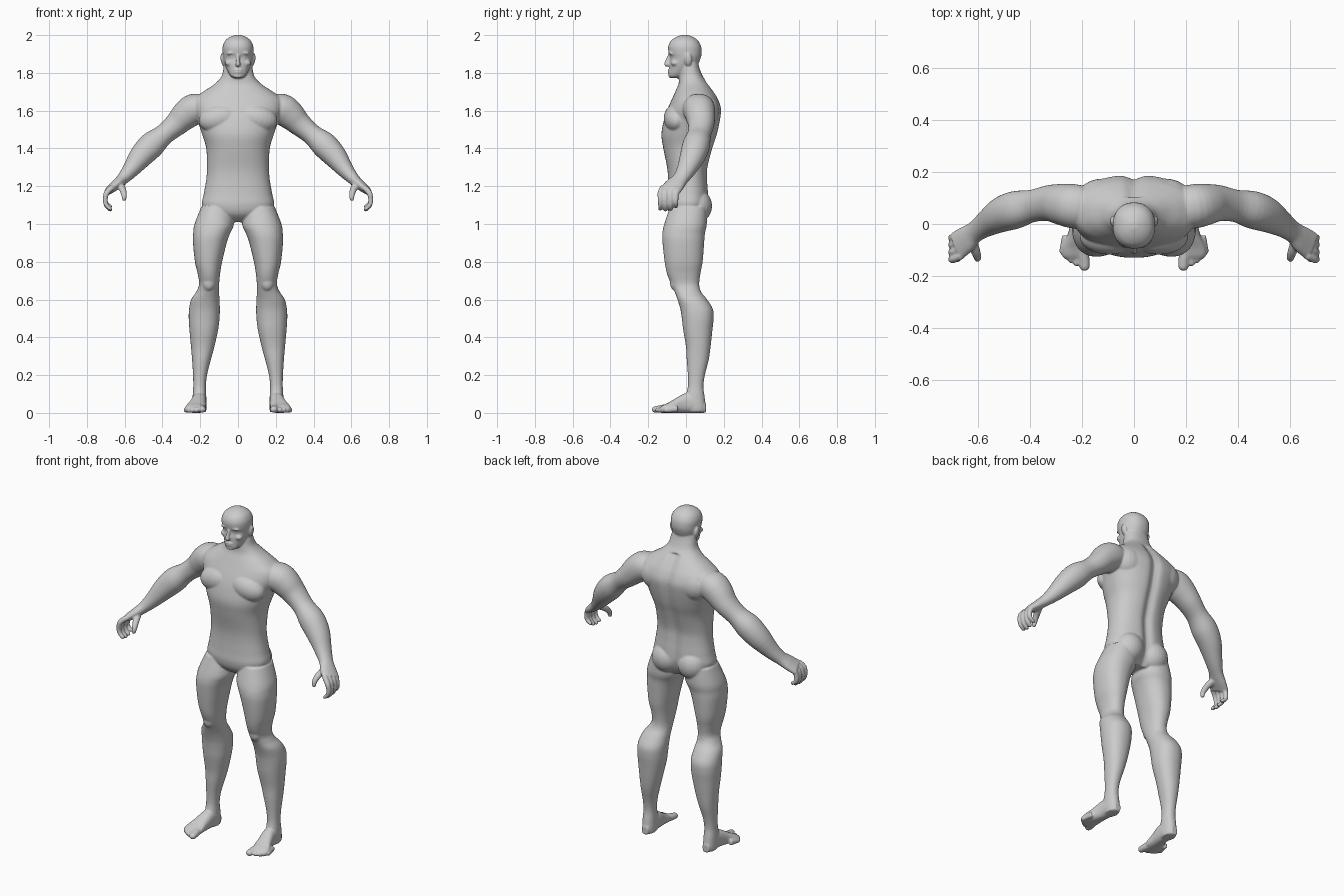
import bpy, bmesh, math
from mathutils import Vector, Matrix

bm = bmesh.new()
Y, Z = Vector((0, 1, 0)), Vector((0, 0, 1))


def spline(rows, sub):
    """Catmull-Rom through rows of numbers."""
    out = []
    for i in range(len(rows) - 1):
        p = [rows[max(0, min(len(rows) - 1, i + k))] for k in (-1, 0, 1, 2)]
        for s in range(sub):
            t = s / sub
            out.append([0.5 * (2 * b + (c - a) * t + (2*a - 5*b + 4*c - d) * t**2
                        + (3*b - a - 3*c + d) * t**3) for a, b, c, d in zip(*p)])
    return out + [list(rows[-1])]


def tube(rows, ref=Y, axis=None, power=2.0, n=32, sub=4, dome=False, side=1):
    """Closed loft through (x, y, z, half width, half depth) sections."""
    pts = spline(rows, sub)
    cs = [Vector(p[:3]) for p in pts]
    rings = []
    for i, p in enumerate(pts):
        t = axis or (cs[min(i + 1, len(cs) - 1)] - cs[max(i - 1, 0)]).normalized()
        rings.append((cs[i], t, max(p[3], .002), max(p[4], .002)))
    if dome:
        c, t, a, b = rings[-1]
        for k in (30, 60, 85):
            s, q = math.sin(math.radians(k)), math.cos(math.radians(k))
            rings.append((c + t * s * min(a, b), t, a * q, b * q))
    loops = []
    for c, t, a, b in rings:
        u = ref.cross(t).normalized()
        v = t.cross(u)
        loop = []
        for k in range(n):
            ang = 2 * math.pi * k / n
            ca, sa = math.cos(ang), math.sin(ang)
            co = (c + u * a * math.copysign(abs(ca) ** (2 / power), ca)
                  + v * b * math.copysign(abs(sa) ** (2 / power), sa))
            loop.append(bm.verts.new((co.x * side, co.y, co.z)))
        loops.append(loop)
    for p, q in zip(loops, loops[1:]):
        for k in range(n):
            bm.faces.new((p[k], p[(k + 1) % n], q[(k + 1) % n], q[k]))
    bm.faces.new(loops[0])
    bm.faces.new(loops[-1])
    return [v for l in loops for v in l]


def ball(c, r, side=1, tilt=0):
    m = (Matrix.Translation((c[0] * side, c[1], c[2])) @ Matrix.Rotation(tilt * side, 4, 'Y')
         @ Matrix.Diagonal((*r, 1)))
    bmesh.ops.create_uvsphere(bm, u_segments=24, v_segments=16, radius=1, matrix=m)


def span(z, front, back, outer, inner=None):
    inner = -outer if inner is None else inner
    return ((outer + inner) / 2, (front + back) / 2, z, (outer - inner) / 2, (back - front) / 2)


# Torso and neck: z, front, back, half width
torso = [(1.01, -.04, .08, .06), (1.05, -.085, .105, .15), (1.10, -.10, .12, .19),
         (1.16, -.097, .12, .181), (1.235, -.095, .115, .168), (1.30, -.10, .117, .164),
         (1.40, -.12, .143, .168), (1.475, -.13, .167, .19), (1.55, -.117, .183, .215),
         (1.61, -.097, .188, .24), (1.66, -.075, .172, .235), (1.70, -.057, .148, .185),
         (1.74, -.04, .12, .125), (1.78, -.036, .09, .088), (1.83, -.03, .07, .075),
         (1.88, -.02, .06, .06)]
for v in tube([span(*r) for r in torso], axis=Z, power=2.3, n=96):
    # Spine groove
    if v.co.y > .05 and v.co.z < 1.75:
        v.co.y -= .018 * math.exp(-(v.co.x / .028) ** 2)

# Head: z, front, back, half width
head = [(1.772, -.08, -.04, .02), (1.785, -.09, -.01, .04), (1.82, -.088, .04, .06),
        (1.85, -.088, .066, .071), (1.88, -.083, .078, .078), (1.905, -.092, .083, .081),
        (1.94, -.094, .08, .081), (1.97, -.08, .064, .068), (1.99, -.052, .038, .043),
        (2.001, -.02, .01, .014)]
tube([span(*r) for r in head], axis=Z, power=2.2, n=64)

# Nose, lips and chin
tube([(0, -.084, 1.9, .008, .008), (0, -.096, 1.868, .009, .012),
      (0, -.102, 1.846, .014, .014)], sub=3, dome=True)
for z in (1.803, 1.815):
    ball((0, -.086, z), (.024, .011, .0065))
ball((0, -.08, 1.784), (.022, .013, .012))

# Leg: z, front, back, outer, inner
leg = [(1.09, -.085, .11, .195, .03), (1.0, -.115, .11, .23, .022), (.95, -.125, .10, .237, .042),
       (.90, -.124, .096, .238, .06), (.80, -.113, .088, .228, .084), (.735, -.10, .076, .213, .095),
       (.68, -.078, .07, .206, .1), (.64, -.06, .08, .222, .1), (.60, -.045, .112, .248, .098),
       (.55, -.03, .142, .259, .096), (.50, -.022, .146, .261, .098), (.44, -.015, .14, .257, .105),
       (.35, 0, .13, .249, .125), (.28, .004, .12, .243, .144), (.20, .01, .10, .238, .164),
       (.14, .01, .092, .237, .17), (.09, 0, .098, .24, .168), (.03, .0, .104, .24, .166),
       (.005, .01, .10, .235, .17)]

# Foot: y, centre x, half width, top
foot = [(.105, .203, .02, .05), (.06, .203, .036, .1), (0, .206, .039, .105), (-.05, .215, .044, .08),
        (-.09, .224, .053, .056), (-.12, .228, .05, .042), (-.135, .228, .038, .032)]

# Arm: x, y, z, half thickness, half depth
arm = [(.17, .06, 1.61, .07, .08), (.23, .068, 1.608, .082, .085), (.275, .075, 1.578, .078, .08),
       (.325, .08, 1.53, .064, .07), (.39, .07, 1.475, .055, .062), (.455, .055, 1.42, .069, .072),
       (.512, .035, 1.36, .063, .067), (.57, .0, 1.285, .044, .05), (.612, -.03, 1.238, .032, .042),
       (.645, -.058, 1.208, .027, .052), (.682, -.085, 1.178, .021, .056)]

for s in (1, -1):
    # Face details and ears
    ball((.034, -.073, 1.905), (.026, .018, .009), s, .1)
    ball((.031, -.068, 1.883), (.013, .013, .008), s)
    ball((.045, -.06, 1.852), (.024, .02, .016), s)
    ball((.08, .012, 1.87), (.012, .02, .034), s, .15)
    # Chest, shoulder blade and buttock masses
    ball((.095, -.05, 1.56), (.115, .068, .075), s, .2)
    ball((.12, .10, 1.6), (.1, .075, .09), s)
    ball((.085, .055, 1.095), (.088, .083, .09), s)
    # Leg with kneecap
    tube([span(*r) for r in leg], axis=-Z, power=2.2, n=48, side=s)
    ball((.155, -.055, .69), (.035, .03, .045), s)
    # Foot and toes
    tube([(cx, y, h / 2, w, h / 2) for y, cx, w, h in foot], ref=Z, axis=-Y, power=2.4, side=s)
    tube([(.205, -.09, .026, .026, .024), (.193, -.135, .021, .022, .02),
          (.19, -.164, .018, .02, .017)], ref=Z, dome=True, side=s)
    for i, (x, y) in enumerate(((.222, -.15), (.243, -.138), (.261, -.123), (.275, -.105))):
        tube([(x - .012, y + .06, .022, .014, .018), (x, y, .015, .013, .014)],
             ref=Z, dome=True, side=s)
    # Arm and palm
    tube(arm, power=2.1, n=40, side=s)
    # Fingers and thumb
    for y, dz in ((-.136, .005), (-.108, 0), (-.08, .004), (-.053, .018)):
        tube([(.665, y * .9, 1.195, .016, .014), (.695, y, 1.165, .015, .0145),
              (.703, y, 1.125, .013, .013), (.695, y, 1.095 + dz * .6, .012, .012),
              (.676, y, 1.075 + dz, .0105, .011)], n=20, dome=True, side=s)
    tube([(.632, -.05, 1.215, .02, .022), (.612, -.1, 1.185, .017, .019),
          (.603, -.128, 1.155, .0145, .015), (.603, -.134, 1.133, .012, .012)],
         ref=Vector((1, 0, 0)), n=20, dome=True, side=s)

bmesh.ops.recalc_face_normals(bm, faces=bm.faces)
mesh = bpy.data.meshes.new("body")
bm.to_mesh(mesh)
bm.free()
body = bpy.data.objects.new("body", mesh)
bpy.context.collection.objects.link(body)

# Fuse all masses into one smooth skin
fuse = body.modifiers.new("fuse", 'REMESH')
fuse.mode = 'VOXEL'
fuse.voxel_size = .005
fuse.use_smooth_shade = True
relax = body.modifiers.new("relax", 'SMOOTH')
relax.factor = .5
relax.iterations = 5
